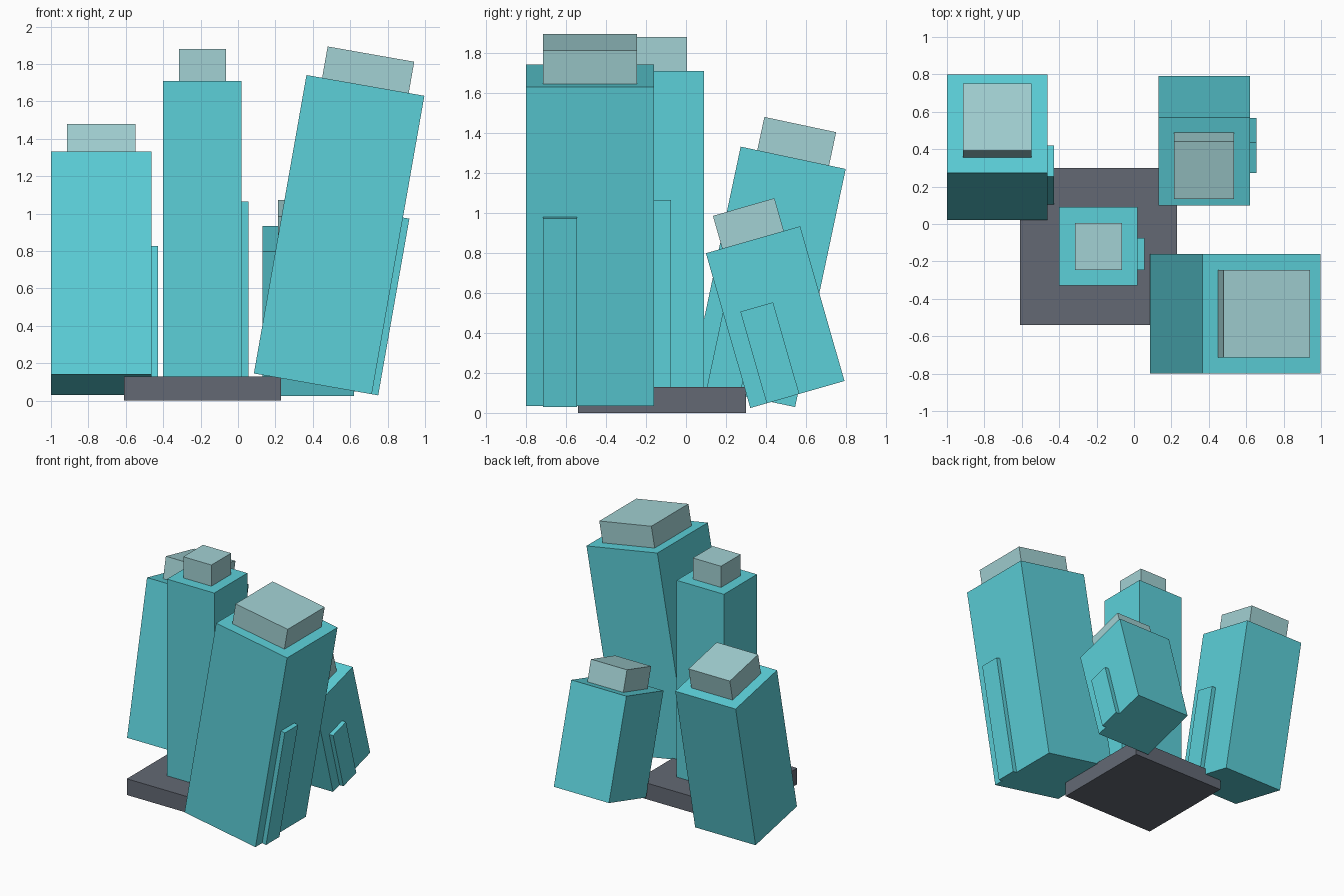
import bpy, bmesh, math
from mathutils import Matrix, Vector

if "Cube" in bpy.data.objects:
    bpy.data.objects.remove(bpy.data.objects["Cube"])


def srgb(r, g, b):
    lin = [(c / 255 / 12.92) if c < 11 else ((c / 255 + 0.055) / 1.055) ** 2.4 for c in (r, g, b)]
    return (*lin, 1.0)


def material(name, color):
    mat = bpy.data.materials.new(name)
    mat.diffuse_color = color
    mat.use_nodes = True
    mat.node_tree.nodes["Principled BSDF"].inputs["Base Color"].default_value = mat.diffuse_color
    return mat


TEAL = material("teal", srgb(92, 208, 217))
PALE = material("pale_teal", srgb(162, 209, 211))
SLATE = material("slate_grey", srgb(99, 105, 116))


def box(name, lo, hi, mat, frame=Matrix()):
    """Box between two corners, placed in a given frame."""
    lo, hi = Vector(lo), Vector(hi)
    bm = bmesh.new()
    bmesh.ops.create_cube(bm, size=1)
    for v in bm.verts:
        v.co = (lo + hi) / 2 + v.co * (hi - lo)
    mesh = bpy.data.meshes.new(name)
    bm.to_mesh(mesh)
    bm.free()
    mesh.materials.append(mat)
    obj = bpy.data.objects.new(name, mesh)
    obj.matrix_world = frame
    bpy.context.collection.objects.link(obj)
    return obj


INSET, CAP_HEIGHT, PANEL_WIDTH, PANEL_DEPTH = 0.085, 0.17, 0.17, 0.035


def tower(name, foot, width, height, axis="X", tilt=0):
    """Square tower with a smaller cap and a raised panel on its right side."""
    frame = Matrix.Translation(foot) @ Matrix.Rotation(math.radians(tilt), 4, axis)
    h = width / 2
    c = h - INSET
    box(name + "_body", (-h, -h, 0), (h, h, height), TEAL, frame)
    box(name + "_cap", (-c, -c, height), (c, c, height + CAP_HEIGHT), PALE, frame)
    box(name + "_side_panel", (h, -c, 0),
        (h + PANEL_DEPTH, -c + PANEL_WIDTH, height * 0.592), TEAL, frame)


# Ground slab
box("base_slab", (-0.61, -0.54, 0), (0.23, 0.30, 0.13), SLATE)

# Upright tower and three leaning ones
tower("centre_tower", (-0.19, -0.12, 0.13), 0.42, 1.58)
tower("front_right_tower", (0.40, -0.48, 0.09), 0.64, 1.62, "Y", 10)
tower("back_right_tower", (0.375, 0.557, 0.092), 0.49, 0.805, "X", 16)
tower("back_left_tower", (-0.732, 0.283, 0.085), 0.537, 1.217, "X", -12)
